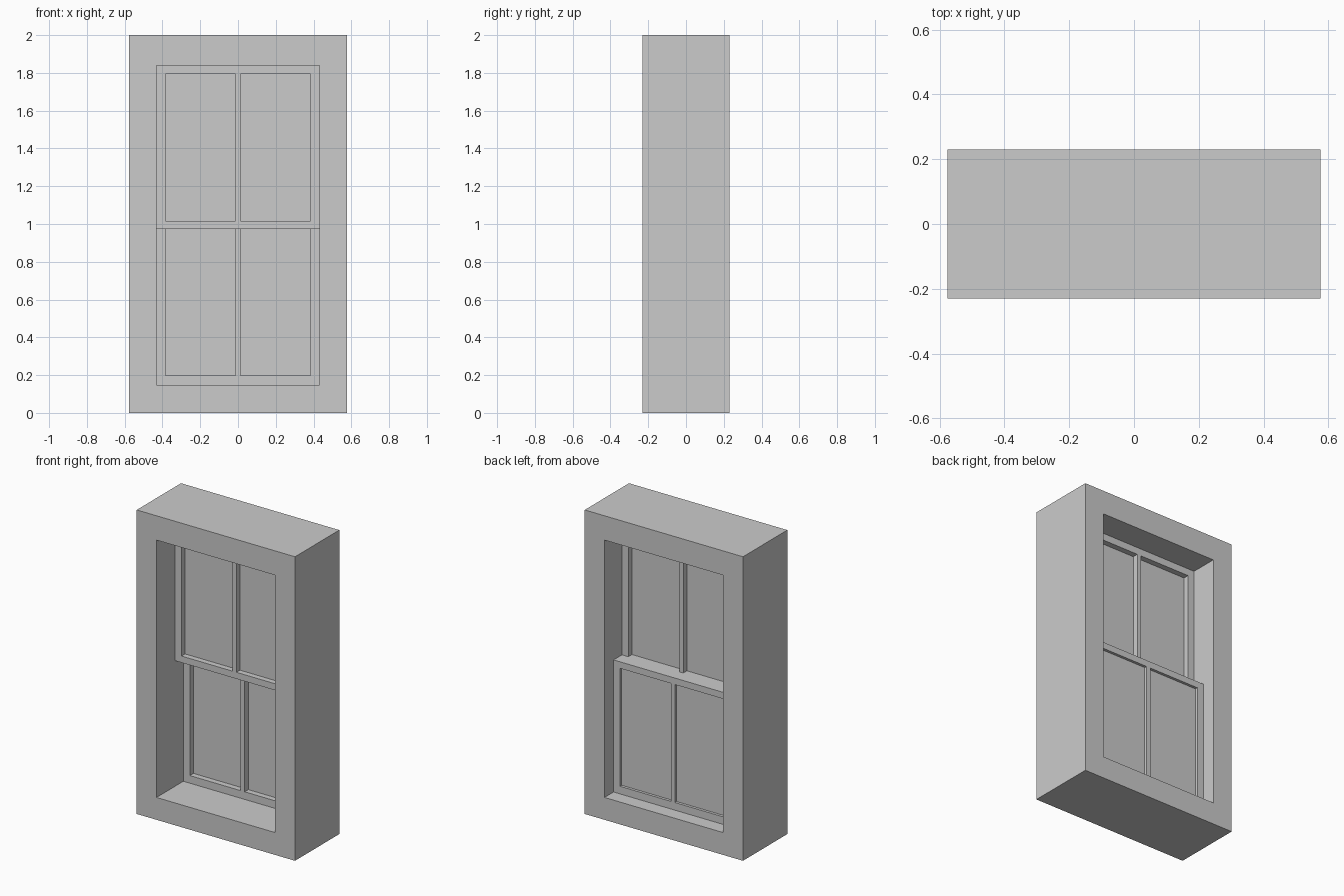
import bpy, bmesh

if "Cube" in bpy.data.objects:
    bpy.data.objects.remove(bpy.data.objects["Cube"])


def box(name, x0, x1, y0, y1, z0, z1):
    """Axis-aligned box between the given limits."""
    bm = bmesh.new()
    bmesh.ops.create_cube(bm, size=1)
    for v in bm.verts:
        v.co.x = x1 if v.co.x > 0 else x0
        v.co.y = y1 if v.co.y > 0 else y0
        v.co.z = z1 if v.co.z > 0 else z0
    return finish(name, bm)


def ring(name, half_out, half_in, y0, y1, z_out, z_in):
    """Rectangular frame with a through opening."""
    bm = bmesh.new()
    loops = []
    for h, (lo, hi) in ((half_out, z_out), (half_in, z_in)):
        for y in (y0, y1):
            loops.append([bm.verts.new((x, y, z)) for x, z in
                          ((-h, lo), (h, lo), (h, hi), (-h, hi))])
    of, ob, inf, inb = loops
    for a, b in ((of, inf), (inf, inb), (inb, ob), (ob, of)):
        for i in range(4):
            j = (i + 1) % 4
            bm.faces.new((a[i], a[j], b[j], b[i]))
    bmesh.ops.recalc_face_normals(bm, faces=bm.faces)
    return finish(name, bm)


def finish(name, bm):
    mesh = bpy.data.meshes.new(name)
    bm.to_mesh(mesh)
    bm.free()
    ob = bpy.data.objects.new(name, mesh)
    bpy.context.collection.objects.link(ob)
    return ob


HALF, INNER, BAR = 0.432, 0.385, 0.0145


def sash(name, y0, y1, z0, z1, p0, p1, g0, g1):
    """Sash with rails and stiles, a centre glazing bar and glass."""
    ring(name + "_sash", HALF, INNER, y0, y1, (z0, z1), (p0, p1))
    box(name + "_glazing_bar", -BAR, BAR, y0, y1, p0, p1)
    for side, a, b in (("left", -INNER, -BAR), ("right", BAR, INNER)):
        box(f"{name}_{side}_glass", a, b, g0, g1, p0, p1)


# outer casing
ring("window_casing", 0.576, HALF, -0.23, 0.23, (0, 2), (0.147, 1.84))

# sliding sashes: upper in front, lower behind
sash("upper", -0.037, 0.049, 0.973, 1.84, 1.016, 1.793, 0.0, 0.011)
sash("lower", 0.049, 0.136, 0.147, 1.016, 0.197, 0.973, 0.087, 0.118)
